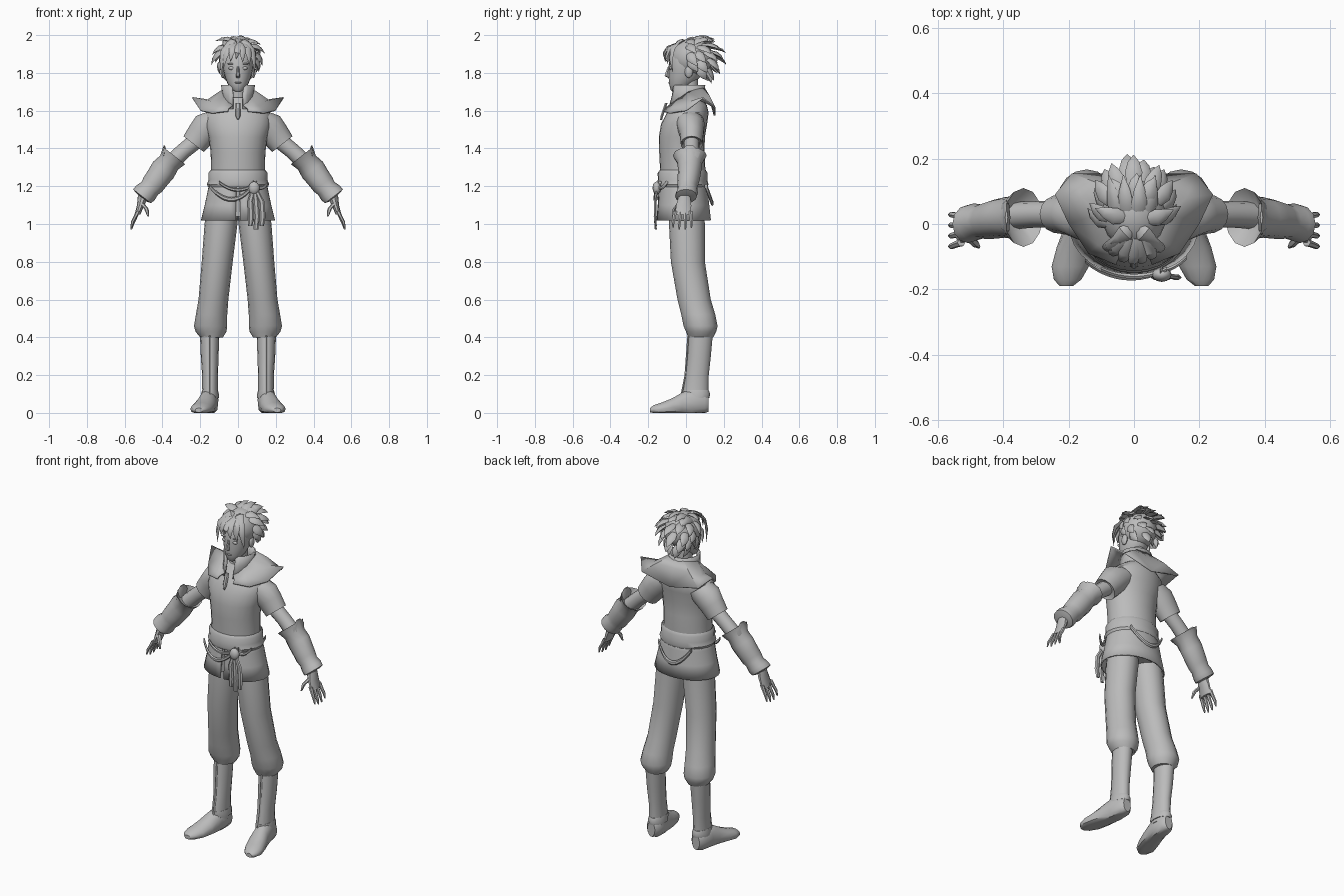
import bpy, bmesh, math, random
from math import cos, sin, pi, tau, sqrt, radians
from mathutils import Vector, Matrix

default_cube = bpy.data.objects.get("Cube")
if default_cube:
    bpy.data.objects.remove(default_cube)

X_AXIS, Y_AXIS, Z_AXIS = Vector((1, 0, 0)), Vector((0, 1, 0)), Vector((0, 0, 1))
grey = bpy.data.materials.new("plain grey")
grey.use_nodes = True
grey.diffuse_color = (0.5, 0.5, 0.5, 1)
grey.node_tree.nodes["Principled BSDF"].inputs["Base Color"].default_value = grey.diffuse_color
parts = []


def finish(bm, name, mirror=False, thickness=0):
    """Turn a bmesh into a named, coloured object with its modifiers."""
    bmesh.ops.recalc_face_normals(bm, faces=bm.faces)
    mesh = bpy.data.meshes.new(name)
    bm.to_mesh(mesh)
    bm.free()
    mesh.materials.append(grey)
    part = bpy.data.objects.new(name, mesh)
    bpy.context.collection.objects.link(part)
    if mirror:
        modifier = part.modifiers.new("Mirror", "MIRROR")
        modifier.merge_threshold = 0.0005
    if thickness:
        modifier = part.modifiers.new("Solidify", "SOLIDIFY")
        modifier.thickness = thickness
    parts.append(part)
    return part


def skin(bm, rows, closed=True, capped=True):
    """Join rows of points with faces, optionally wrapping and capping."""
    grid = [[bm.verts.new(point) for point in row] for row in rows]
    count = len(grid[0])
    for low, high in zip(grid, grid[1:]):
        for i in range(count if closed else count - 1):
            j = (i + 1) % count
            bm.faces.new((low[i], low[j], high[j], high[i]))
    if closed and capped:
        bm.faces.new(grid[0][::-1])
        bm.faces.new(grid[-1])


def loft(name, rings, across=X_AXIS, deep=Y_AXIS, sides=14, mirror=False,
         gap=None, capped=True, thickness=0, floor=False):
    """Elliptical rings (x, y, z, radius across, radius deep); gap opens the front."""
    rows = []
    for x, y, z, wide, thick in rings:
        row = []
        for i in range(sides):
            angle = tau * i / sides
            if gap is not None:
                angle = -pi / 2 + gap + (tau - 2 * gap) * i / (sides - 1)
            point = Vector((x, y, z)) + across * wide * cos(angle) + deep * thick * sin(angle)
            if floor:
                point.z = max(point.z, 0)
            row.append(point)
        rows.append(row)
    bm = bmesh.new()
    skin(bm, rows, gap is None, capped)
    return finish(bm, name, mirror, thickness)


def ball(name, centre, radii, mirror=False, segments=12):
    bm = bmesh.new()
    bmesh.ops.create_uvsphere(bm, u_segments=segments, v_segments=segments // 2 + 2, radius=1,
                              matrix=Matrix.Translation(centre) @ Matrix.Diagonal((*radii, 1)))
    return finish(bm, name, mirror)


# Trousers gathered below the knee
loft("trouser_leg", [
    (.08, 0, 1.12, .08, .09), (.09, .005, 1, .087, .095), (.11, .01, .8, .082, .09),
    (.13, .043, .6, .079, .088), (.14, .065, .52, .083, .09), (.145, .077, .46, .088, .09),
    (.143, .08, .43, .082, .08), (.14, .078, .4, .06, .066)], mirror=True, sides=16)

# Boots: shaft, ankle seam, front seam and foot
loft("boot_shaft", [
    (.15, .08, .43, .052, .065), (.15, .07, .3, .047, .063), (.148, .06, .2, .042, .062),
    (.148, .05, .1, .041, .07), (.148, .05, .06, .045, .07)], mirror=True)
loft("ankle_seam", [(.148, .052, .12, .042, .07), (.148, .055, .1, .047, .075),
                    (.148, .055, .08, .048, .07)], mirror=True)
loft("boot_seam", [(.15, .013, .41, .006, .006), (.15, -.002, .2, .006, .006),
                   (.15, -.022, .1, .006, .006)], mirror=True, sides=4)
loft("foot", [
    (.15, .12, .05, .025, .045), (.15, .1, .05, .043, .06), (.155, .03, .05, .05, .08),
    (.165, -.02, .04, .052, .07), (.178, -.07, .03, .058, .05), (.195, -.13, .02, .057, .035),
    (.203, -.17, .018, .042, .024), (.207, -.19, .014, .02, .012)],
    deep=Z_AXIS, mirror=True, floor=True)

# Tunic body and split skirt
loft("tunic_body", [
    (0, -.01, 1.04, .13, .11), (0, -.02, 1.2, .145, .115), (0, -.017, 1.28, .142, .12),
    (0, -.022, 1.38, .145, .12), (0, -.022, 1.46, .155, .122), (0, -.01, 1.53, .175, .122),
    (0, .01, 1.59, .17, .11), (0, .02, 1.63, .12, .09), (0, .02, 1.67, .06, .06)], sides=24)
loft("tunic_skirt", [
    (0, -.015, 1.26, .145, .12), (0, -.015, 1.18, .16, .13),
    (0, -.013, 1.1, .177, .137), (0, -.012, 1.02, .197, .145)],
    sides=28, gap=.06, thickness=.008)

# Waist sash, hanging cords, knot and tails
loft("waist_sash", [
    (0, -.017, 1.285, .146, .122), (0, -.018, 1.27, .157, .132), (0, -.018, 1.235, .156, .131),
    (0, -.018, 1.21, .165, .137), (0, -.018, 1.195, .158, .13)], sides=24, capped=False)


def hanging_cord(name, left, right, height, sag, side, radius):
    """A cord that droops against the front (-1) or back (1) of the skirt."""
    rings = []
    for i in range(13):
        t = i / 12
        x = left + (right - left) * t
        z = height - sag * 4 * t * (1 - t)
        y = -.015 + side * (.135 + (1.2 - z) * .12) * sqrt(1 - (x / .2) ** 2)
        rings.append((x, y + side * .008, z, radius, .008))
    loft(name, rings, across=Z_AXIS, sides=6)


hanging_cord("front_cord_long", -.15, .08, 1.2, .07, -1, .012)
hanging_cord("front_cord_short", -.1, .1, 1.22, .04, -1, .009)
hanging_cord("side_cord", .08, .16, 1.22, .03, -1, .01)
hanging_cord("back_cord", -.11, .11, 1.2, .09, 1, .014)
ball("sash_knot", (.085, -.155, 1.19), (.03, .022, .035))
for tail, (end, low) in enumerate([(.065, .99), (.095, .97), (.125, .99)]):
    loft("sash_tail_%d" % tail, [
        (.085, -.155, 1.2, .012, .008), (end, -.162, 1.12, .015, .008),
        (end + .005, -.163, 1.04, .016, .009), (end, -.16, low, .012, .006)], sides=6)

# Arms: sleeve, upper arm, flared gauntlet
slant = Vector((cos(radians(38)), 0, sin(radians(38))))
loft("sleeve", [
    (.11, .02, 1.55, .07, .075), (.155, .025, 1.52, .084, .075), (.195, .03, 1.475, .076, .064),
    (.235, .03, 1.423, .068, .058), (.23, .03, 1.43, .05, .05)], across=slant, mirror=True)
loft("upper_arm", [(.21, .03, 1.45, .045, .042), (.29, .03, 1.385, .043, .04),
                   (.38, .025, 1.3, .045, .042)], across=slant, mirror=True, sides=12)
loft("gauntlet", [
    (.36, .02, 1.335, .045, .045), (.338, .02, 1.362, .074, .09), (.365, .02, 1.325, .06, .066),
    (.395, .02, 1.287, .069, .062), (.425, .015, 1.245, .064, .06), (.45, .01, 1.21, .062, .056),
    (.468, .008, 1.188, .055, .052), (.49, .005, 1.165, .062, .058),
    (.508, 0, 1.147, .06, .058), (.51, 0, 1.14, .035, .04)], across=slant, mirror=True, sides=12)
loft("gauntlet_flap", [
    (.4, .02, 1.33, .02, .04), (.39, .02, 1.38, .012, .055), (.39, .02, 1.415, .004, .02)],
    mirror=True, sides=8)

# Hands
loft("palm", [(.5, -.008, 1.15, .03, .032), (.515, -.012, 1.1, .02, .042),
              (.532, -.016, 1.05, .015, .045)], mirror=True, sides=10)
for i in range(4):
    y, drop = .024 - .027 * i, (.01, 0, 0, .012)[i]
    loft("finger_%d" % i, [
        (.528, y, 1.07, .012, .012), (.545, y * 1.1, 1.03 + drop / 2, .01, .01),
        (.558, y * 1.2, 1 + drop, .009, .009), (.565, y * 1.2, .97 + drop, .004, .004)],
        mirror=True, sides=6)
loft("thumb", [(.51, -.035, 1.11, .014, .014), (.485, -.06, 1.08, .012, .012),
               (.475, -.07, 1.04, .005, .005)], mirror=True, sides=6)

# Wide pointed mantle: each row runs from front to back of one half
neck_row = [(.03, -.09, 1.63), (.065, -.04, 1.67), (.085, .01, 1.7), (.08, .06, 1.715),
            (.05, .09, 1.72), (0, .1, 1.72)]
middle_row = [(.05, -.11, 1.615), (.11, -.065, 1.625), (.14, .02, 1.65), (.16, .08, 1.66),
              (.11, .125, 1.68), (0, .125, 1.68)]
edge_row = [(.055, -.125, 1.6), (.14, -.09, 1.59), (.2, .0, 1.605), (.242, .09, 1.672),
            (.19, .155, 1.62), (0, .155, 1.575)]
bm = bmesh.new()
skin(bm, [neck_row, middle_row, edge_row], closed=False)
finish(bm, "mantle", mirror=True, thickness=.008)

# Standing collar, open at the throat
loft("standing_collar", [(0, .005, 1.61, .085, .105), (0, .01, 1.68, .082, .09),
                         (0, .015, 1.735, .09, .088)], sides=20, gap=.35, thickness=.008)
loft("throat_placket", [(0, -.105, 1.64, .014, .008), (0, -.128, 1.57, .012, .008),
                        (0, -.132, 1.55, .003, .006)], sides=6)

# Head, neck and face
loft("neck", [(0, .02, 1.6, .05, .05), (0, .018, 1.68, .044, .046), (0, .015, 1.8, .045, .05)])
loft("head", [
    (0, -.058, 1.7, .014, .014), (0, -.042, 1.712, .036, .04), (0, -.025, 1.74, .054, .064),
    (0, -.01, 1.775, .068, .082), (0, 0, 1.82, .079, .092), (0, .002, 1.87, .083, .092),
    (0, .015, 1.92, .075, .085), (0, .03, 1.96, .04, .05)], sides=20)
loft("nose", [(0, -.09, 1.835, .006, .006), (0, -.099, 1.8, .008, .011),
              (0, -.101, 1.783, .012, .014), (0, -.09, 1.774, .008, .006)], sides=6)
ball("eye", (.034, -.08, 1.825), (.017, .008, .009), mirror=True)
ball("eyebrow", (.036, -.081, 1.848), (.02, .007, .004), mirror=True, segments=8)
ball("lips", (0, -.086, 1.748), (.018, .008, .005), segments=8)
ball("ear", (.081, .015, 1.805), (.012, .022, .032), mirror=True)

# Hair: a cap covered with pointed locks
random.seed(4)
hair_centre, hair_radii = Vector((0, .032, 1.88)), Vector((.1, .112, .103))
ball("hair_cap", hair_centre, hair_radii, segments=20)


def lock(bm, base, middle, tip, width):
    """A flattened, tapering lock bent through a middle point."""
    rows = []
    for t, taper in ((0, .7), (.35, 1), (.7, .65), (1, .04)):
        point = base * (1 - t) ** 2 + middle * 2 * t * (1 - t) + tip * t * t
        along = ((middle - base) * (1 - t) + (tip - middle) * t).normalized()
        outward = point - hair_centre
        side = along.cross(outward).normalized()
        lift = side.cross(along)
        rows.append([point + (side * cos(a) + lift * sin(a) * .4) * width * taper
                     for a in (0, pi / 3, 2 * pi / 3, pi, 3 * pi / 2)])
    skin(bm, rows)


bm = bmesh.new()
for height, count, length in ((65, 7, .085), (40, 11, .09), (15, 12, .09), (-10, 11, .085), (-35, 8, .08)):
    for i in range(count):
        azimuth = tau * (i + random.uniform(.3, .7)) / count
        elevation = radians(height + random.uniform(-6, 6))
        facing_front = cos(azimuth)
        if height < 50 and facing_front > (.55 if height > 0 else .15):
            continue
        normal = Vector((sin(azimuth) * cos(elevation), -facing_front * cos(elevation), sin(elevation)))
        base = hair_centre + normal * .94 * hair_radii
        down = (-Z_AXIS + normal * normal.z).normalized()
        flow = down * .75 + Y_AXIS * .55 + normal * .28
        reach = length * random.uniform(.85, 1.15)
        tip = base + flow.normalized() * reach
        lock(bm, base, base + (down * .3 + normal * .35 + Y_AXIS * .2) * reach, tip, .027)

# Fringe and side locks framing the face
for root, end, low in ((-.03, -.075, 1.83), (-.015, -.04, 1.86), (.01, -.01, 1.875), (.015, .025, 1.855),
                       (.035, .06, 1.84), (.05, .088, 1.8), (-.05, -.09, 1.79)):
    face_y = .01 - .122 * sqrt(1 - (end / .115) ** 2)
    lock(bm, Vector((root, -.045, 1.955)), Vector(((root + end) * .65, face_y - .03, 1.93)),
         Vector((end, face_y, low)), .021)

# Swept crown locks
for x in (-.06, -.025, .015, .05):
    lock(bm, Vector((x, .02, 1.965 - abs(x) * .4)), Vector((x, .07, 2.02 - abs(x) * .5)),
         Vector((x * 1.3, .15, 1.985 - abs(x) * .4)), .026)
finish(bm, "hair_locks")

# Smooth shading with sharp creases
bpy.ops.object.select_all(action="DESELECT")
for part in parts:
    part.select_set(True)
bpy.context.view_layer.objects.active = parts[0]
bpy.ops.object.shade_smooth_by_angle(angle=radians(40))
